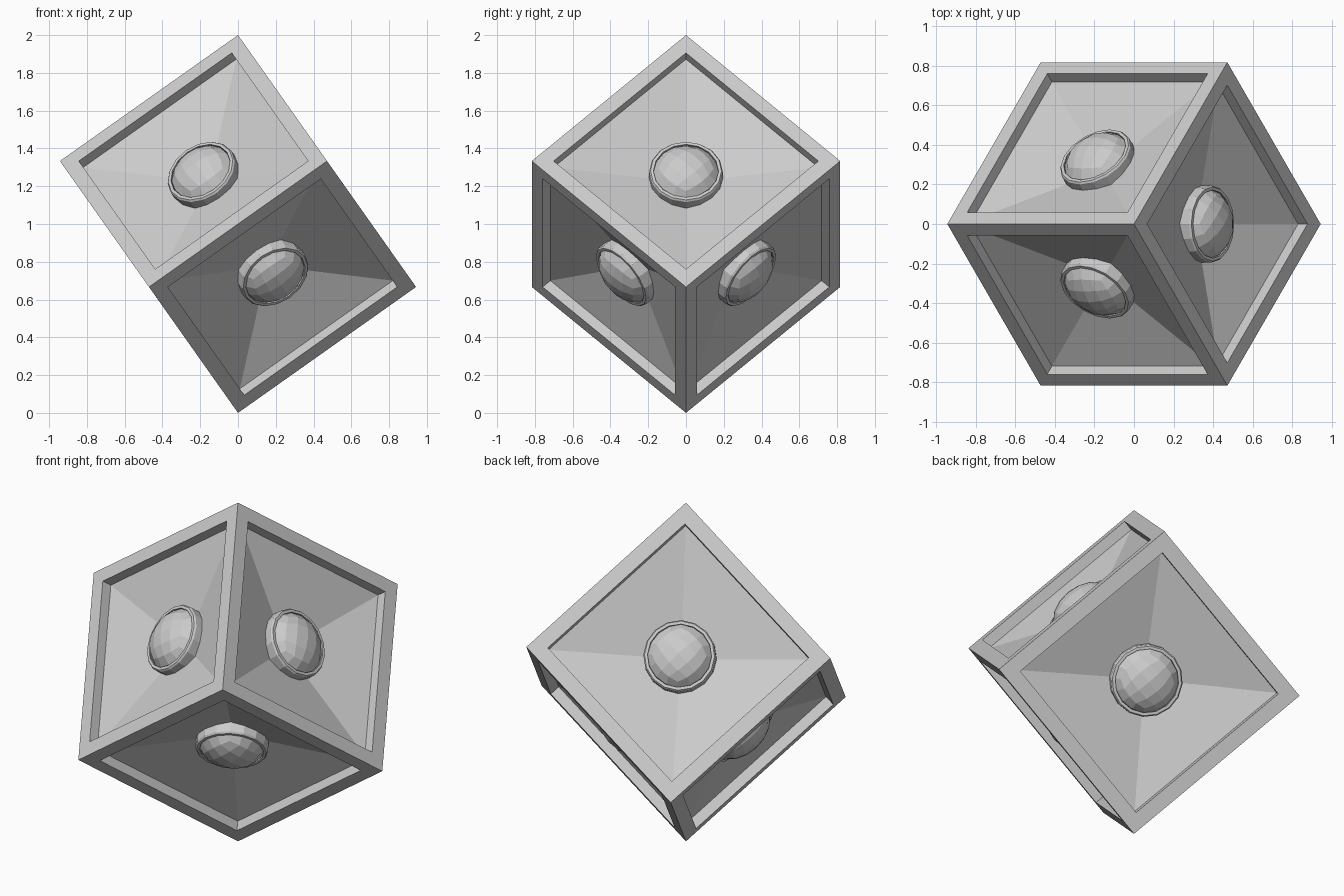
import bpy, bmesh, math
from mathutils import Matrix, Vector

cube = bpy.data.objects.get("Cube")
if cube:
    bpy.data.objects.remove(cube, do_unlink=True)

GREY = (0.6, 0.6, 0.6, 1.0)
mat = bpy.data.materials.new("light_grey")
mat.use_nodes = True
mat.diffuse_color = GREY
mat.node_tree.nodes["Principled BSDF"].inputs["Base Color"].default_value = GREY

EDGE = 2 / math.sqrt(3)      # cube edge when the body diagonal is 2
HALF = EDGE / 2
CENTRE = Vector((0, 0, 1))

# Cube axes, tilted so that one diagonal stands upright
AXES = [Vector((math.cos(a) * math.sqrt(2 / 3), math.sin(a) * math.sqrt(2 / 3), math.sqrt(1 / 3)))
        for a in (0, 2 * math.pi / 3, 4 * math.pi / 3)]


def frame(x, y, z):
    """Matrix with the given columns, placed at the cube centre."""
    return Matrix.Translation(CENTRE) @ Matrix((x, y, z)).transposed().to_4x4()


def add_object(name, bm, matrix):
    bmesh.ops.recalc_face_normals(bm, faces=bm.faces)
    bm.transform(matrix)
    mesh = bpy.data.meshes.new(name)
    bm.to_mesh(mesh)
    bm.free()
    mesh.materials.append(mat)
    obj = bpy.data.objects.new(name, mesh)
    bpy.context.collection.objects.link(obj)
    return obj


# Cube body: framed sides, each with a recessed floor sloping to its middle
def cube_body():
    bm = bmesh.new()
    bmesh.ops.create_cube(bm, size=EDGE)
    sides = list(bm.faces)
    bmesh.ops.inset_individual(bm, faces=sides, thickness=EDGE * 0.1)
    floors = bmesh.ops.extrude_discrete_faces(bm, faces=sides)["faces"]
    for f in floors:
        n = f.calc_center_median().normalized()
        bmesh.ops.translate(bm, verts=f.verts, vec=-n * 0.058)
    tips = bmesh.ops.poke(bm, faces=floors)["verts"]
    for v in tips:
        v.co -= v.co.normalized() * 0.138
    return add_object("cube_body", bm, frame(*AXES))


# Flattened faceted ball made from a gridded cube
def dome(name, matrix):
    bm = bmesh.new()
    bmesh.ops.create_cube(bm, size=2)
    bmesh.ops.subdivide_edges(bm, edges=bm.edges[:], cuts=3, use_grid_fill=True)
    for v in bm.verts:
        p = Vector([math.tan(c * math.pi / 4) for c in v.co]).normalized()
        v.co = Vector((p.x * 0.18, p.y * 0.18, 0.44 + p.z * 0.12))
    return add_object(name, bm, matrix)


# Collar round the ball, seated in the floor
def collar(name, matrix, sides=16):
    profile = [(0.195, 0.39), (0.195, 0.477), (0.188, 0.487), (0.172, 0.487), (0.172, 0.39)]
    bm = bmesh.new()
    rings = []
    for i in range(sides):
        a = 2 * math.pi * i / sides
        rings.append([bm.verts.new((r * math.cos(a), r * math.sin(a), h)) for r, h in profile])
    k = len(profile)
    for i in range(sides):
        p, q = rings[i], rings[(i + 1) % sides]
        for j in range(k):
            bm.faces.new((p[j], q[j], q[(j + 1) % k], p[(j + 1) % k]))
    return add_object(name, bm, matrix)


cube_body()
for i in range(3):
    for sign, level in ((1, "upper"), (-1, "lower")):
        m = frame(AXES[(i + 1) % 3], AXES[(i + 2) % 3] * sign, AXES[i] * sign)
        dome(f"{level}_dome_{i + 1}", m)
        collar(f"{level}_collar_{i + 1}", m)
